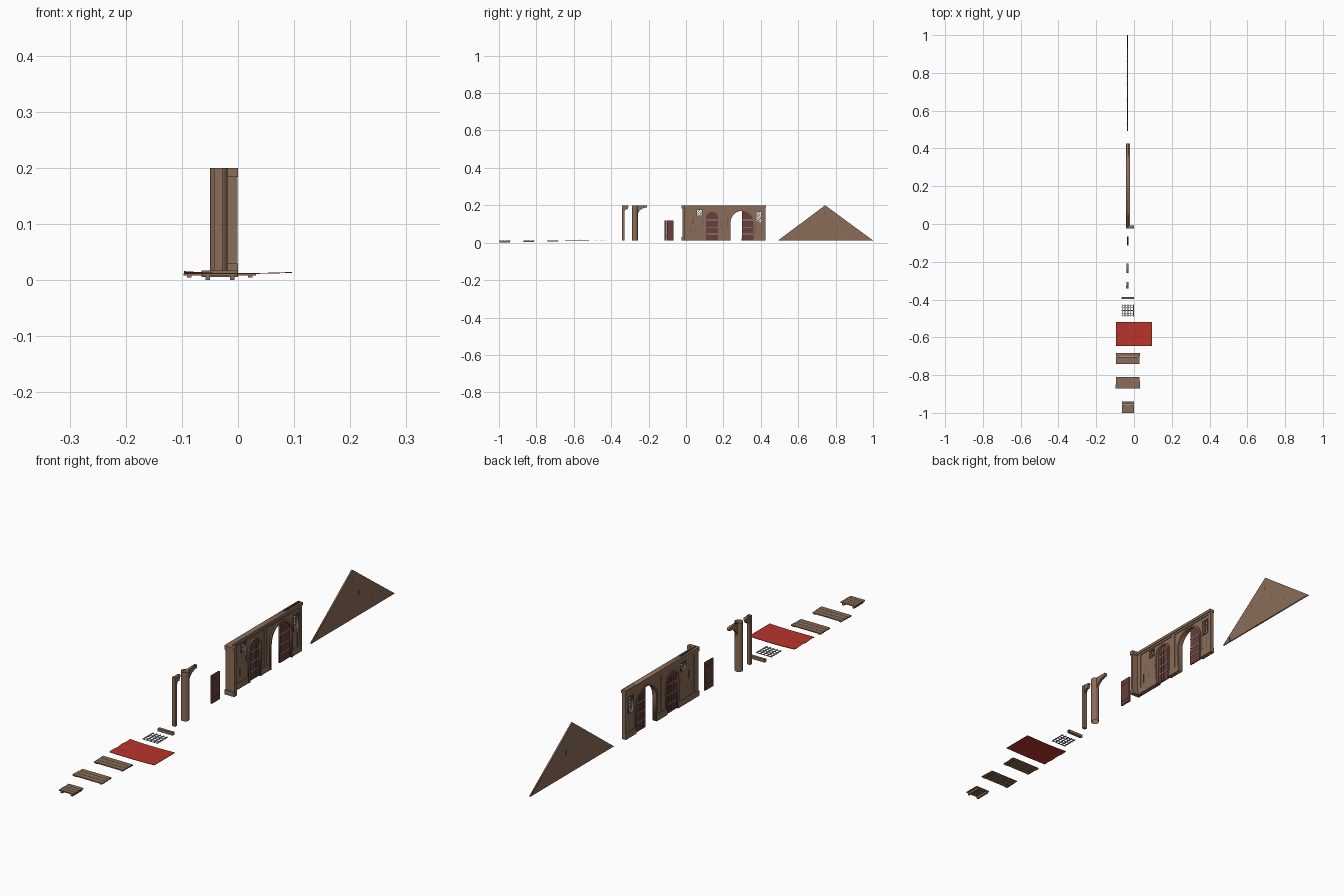
import bpy, bmesh, math, random
from mathutils import Matrix, Vector

if "Cube" in bpy.data.objects:
    bpy.data.objects.remove(bpy.data.objects["Cube"])

random.seed(4)


def material(name, rgb):
    m = bpy.data.materials.new(name)
    m.diffuse_color = (*rgb, 1)
    m.use_nodes = True
    m.node_tree.nodes["Principled BSDF"].inputs["Base Color"].default_value = m.diffuse_color
    return m


WOOD = material("wood", (0.26, 0.155, 0.1))
DARK = material("dark_wood", (0.12, 0.08, 0.055))
DOOR = material("door_red", (0.14, 0.05, 0.042))
RED = material("red_cloth", (0.48, 0.035, 0.025))
IRON = material("grey_metal", (0.3, 0.32, 0.32))


def add(name, mesh, mat):
    ob = bpy.data.objects.new(name, mesh)
    bpy.context.collection.objects.link(ob)
    mesh.materials.clear()
    mesh.materials.append(mat)
    return ob


def boxes(name, items, mat):
    """One mesh from boxes (x0, x1, y0, y1, z0, z1[, turn about x])."""
    bm = bmesh.new()
    for x0, x1, y0, y1, z0, z1, *turn in items:
        mid = Vector((x0 + x1, y0 + y1, z0 + z1)) / 2
        mat4 = (Matrix.Translation(mid) @ Matrix.Rotation(turn[0] if turn else 0, 4, 'X')
                @ Matrix.Diagonal((x1 - x0, y1 - y0, z1 - z0, 1)))
        bmesh.ops.create_cube(bm, size=1, matrix=mat4)
    me = bpy.data.meshes.new(name)
    bm.to_mesh(me)
    bm.free()
    return add(name, me, mat)


def plate(name, loops, x0, x1, mat):
    """Extrude outlines given in (y, z), inner loops being holes, from x0 to x1."""
    cu = bpy.data.curves.new(name, 'CURVE')
    cu.dimensions, cu.fill_mode, cu.extrude = '2D', 'BOTH', (x1 - x0) / 2
    for loop in loops:
        sp = cu.splines.new('POLY')
        sp.points.add(len(loop) - 1)
        for p, (y, z) in zip(sp.points, loop):
            p.co = (y, z, 0, 1)
        sp.use_cyclic_u = True
    tmp = bpy.data.objects.new("tmp", cu)
    me = bpy.data.meshes.new_from_object(tmp)
    bpy.data.objects.remove(tmp)
    me.transform(Matrix(((0, 0, 1, (x0 + x1) / 2), (1, 0, 0, 0), (0, 1, 0, 0), (0, 0, 0, 1))))
    me.name = name
    return add(name, me, mat)


def arch(y0, y1, top, bottom, n=12):
    """Arch outline from bottom left over the top to bottom right."""
    c, r = (y0 + y1) / 2, (y1 - y0) / 2
    curve = [(c - r * math.cos(math.pi * i / n), top - r + r * math.sin(math.pi * i / n))
             for i in range(n + 1)]
    return [(y0, bottom)] + curve + [(y1, bottom)]


def rect(y0, y1, z0, z1):
    return [(y0, z0), (y1, z0), (y1, z1), (y0, z1)]


def open_tube(name, radius, length, sides, mat4, mat, smooth):
    bm = bmesh.new()
    bmesh.ops.create_cone(bm, cap_ends=False, segments=sides, radius1=radius,
                          radius2=radius, depth=length, matrix=mat4)
    for f in bm.faces:
        f.smooth = smooth
    me = bpy.data.meshes.new(name)
    bm.to_mesh(me)
    bm.free()
    return add(name, me, mat)


# plank platforms: boards along x on two joists
def platform(name, x0, x1, y0, y1, z, n, low):
    w = (y1 - y0) / n
    items = []
    for i in range(n):
        cut = random.uniform(0, 0.003)
        items.append((x0 + cut, x1 - cut, y0 + i * w, y0 + (i + 1) * w - 0.001, z - 0.004, z))
    boxes(name + "_boards", items, WOOD)
    boxes(name + "_joists", [(x, x + 0.008, y0 + 0.002, y1 - 0.002, low, z - 0.003)
                             for x in (x0 + 0.006, x1 - 0.014)], WOOD)


platform("short_platform", -0.064, 0, -1.0, -0.938, 0.012, 4, 0.0)
platform("front_platform", -0.097, 0.032, -0.87, -0.81, 0.012, 3, 0.005)
platform("rear_platform", -0.097, 0.032, -0.742, -0.682, 0.013, 3, 0.006)

# red cloth sheet, slightly sagging
bm = bmesh.new()
bmesh.ops.create_grid(bm, x_segments=16, y_segments=8, size=1,
                      matrix=Matrix.Diagonal((0.096, 0.063, 1, 1)))
for v in bm.verts:
    fold = max(0, -v.co.x - 0.04) / 0.056
    v.co.z = 0.0125 + 0.002 * (v.co.x / 0.096) ** 2 + 0.0015 * fold * math.sin(v.co.y * 110)
    v.co.y -= 0.583
me = bpy.data.meshes.new("cloth_sheet")
bm.to_mesh(me)
bm.free()
cloth = add("cloth_sheet", me, RED)
cloth.modifiers.new("thickness", 'SOLIDIFY').thickness = 0.0015

# flat lattice lying on the ground
boxes("floor_lattice",
      [(x - 0.0022, x + 0.0022, -0.49, -0.426, 0.011, 0.013)
       for x in [-0.062 + 0.015 * i for i in range(5)]] +
      [(-0.065, 0, y - 0.0015, y + 0.0015, 0.0095, 0.011)
       for y in [-0.486 + 0.014 * i for i in range(5)]], IRON)

# short open-ended beam along x
open_tube("short_beam", 0.0078, 0.065, 4,
          Matrix.Translation((-0.0325, -0.391, 0.0115)) @ Matrix.Rotation(math.pi / 2, 4, 'Y')
          @ Matrix.Rotation(math.pi / 4, 4, 'Z'), WOOD, False)

# square post with corner brace
boxes("square_post", [(-0.042, -0.028, -0.342, -0.33, 0.012, 0.2)], WOOD)
plate("post_brace", [[(-0.331, 0.2), (-0.308, 0.2), (-0.308, 0.192), (-0.314, 0.178),
                      (-0.321, 0.18), (-0.331, 0.168)]], -0.04, -0.03, WOOD)

# round column, open at the ends, with curved bracket
open_tube("round_column", 0.0155, 0.188, 16,
          Matrix.Translation((-0.034, -0.273, 0.106)), WOOD, True)
under = [(-0.208 - 0.05 * math.sin(a), 0.147 + 0.041 * math.cos(a))
         for a in [math.pi / 2 * i / 6 for i in range(7)]]
plate("column_bracket", [[(-0.26, 0.2), (-0.208, 0.2)] + under + [(-0.26, 0.135)]],
      -0.039, -0.029, WOOD)

# loose door leaf
boxes("loose_door", [(-0.037, -0.031, -0.115 + 0.0125 * i, -0.103 + 0.0125 * i, 0.013, 0.12)
                     for i in range(4)], DOOR)
boxes("loose_door_straps", [(-0.038, -0.03, -0.114, -0.066, z, z + 0.006)
                            for z in (0.03, 0.098)], DOOR)

# long wall with two arched doorways and two windows
B = 0.012
A1, A2 = arch(0.108, 0.172, 0.165, B), arch(0.238, 0.36, 0.17, B)
WINDOWS = [(0.06, 0.086, 0.146, 0.174), (0.377, 0.405, 0.107, 0.165)]
plate("long_wall", [[(-0.015, B)] + A1 + A2 + [(0.425, B), (0.425, 0.2), (-0.015, 0.2)]] +
      [rect(*w) for w in WINDOWS], -0.039, -0.028, WOOD)
boxes("wall_top_beam", [(-0.043, -0.022, -0.016, 0.427, 0.189, 0.2),
                        (-0.041, -0.025, -0.016, 0.426, 0.181, 0.189)], WOOD)
boxes("corner_return", [(-0.04, -0.001, -0.02, -0.009, B, 0.2),
                        (-0.042, 0, -0.023, -0.007, B, 0.03),
                        (-0.042, 0, -0.023, -0.007, 0.184, 0.2)], WOOD)
boxes("wall_base", [(-0.042, -0.025, a, b, B, 0.036) for a, b in
                    ((-0.01, 0.1), (0.18, 0.23), (0.368, 0.426))], WOOD)
boxes("wall_pilasters", [(-0.041, -0.025, a, b, B, 0.185) for a, b in
                         ((-0.01, 0.008), (0.197, 0.212), (0.414, 0.426))], WOOD)
for name, opening, outer in (("small", A1, arch(0.101, 0.179, 0.172, B)),
                             ("large", A2, arch(0.231, 0.367, 0.177, B))):
    plate(name + "_arch_trim", [outer + opening[::-1]], -0.042, -0.023, WOOD)

# doors: a full arched pair and one half leaf, with straps
plate("small_door", [A1], -0.036, -0.031, DOOR)
half = [p for p in A2 if p[0] > 0.298]
plate("large_door_leaf", [[(0.298, B)] + half[:-1] + [half[-1]]], -0.036, -0.031, DOOR)
boxes("door_straps", [(-0.0375, -0.0295, a, b, z, z + 0.004) for a, b in
                      ((0.11, 0.17), (0.3, 0.358)) for z in (0.045, 0.08, 0.12)], IRON)
boxes("door_battens", [(-0.037, -0.03, y, y + 0.003, B, 0.145)
                       for y in (0.123, 0.1385, 0.154, 0.312, 0.327)], DOOR)


# diagonal window lattices
def lattice(name, y0, y1, z0, z1, step=0.0125):
    a, b, cy, cz = (y1 - y0) / 2, (z1 - z0) / 2, (y0 + y1) / 2, (z0 + z1) / 2
    n = int((a + b) / step)
    items = []
    for k in range(-n, n + 1):
        lo, hi = max(-a, -b - k * step), min(a, b - k * step)
        if hi - lo < 0.002:
            continue
        m, h = (lo + hi) / 2, (hi - lo) * 0.707
        for s in (1, -1):
            y, z = cy + s * m, cz + m + k * step
            items.append((-0.035, -0.032, y - h, y + h, z - 0.001, z + 0.001, s * math.pi / 4))
    boxes(name, items, IRON)
    plate(name + "_frame", [rect(y0 - 0.003, y1 + 0.003, z0 - 0.003, z1 + 0.003),
                            rect(y0, y1, z0, z1)], -0.041, -0.026, WOOD)


lattice("small_window_lattice", *WINDOWS[0])
lattice("tall_window_lattice", *WINDOWS[1])

# worn cracks on the wall
boxes("wall_cracks", [(-0.0395, -0.0275, y, y + 0.003, z, z + random.uniform(0.02, 0.06))
                      for y, z in ((0.022, 0.05), (0.036, 0.1), (0.05, 0.06), (0.09, 0.1),
                                   (0.188, 0.09), (0.22, 0.08), (0.372, 0.05), (0.4, 0.04))], DARK)

# triangular gable with cracks
plate("gable", [[(0.492, B), (1.0, B), (0.744, 0.2)]], -0.038, -0.032, WOOD)
boxes("gable_cracks", [(-0.0385, -0.0315, y, y + 0.003, z, z + 0.018) for y, z in
                       ((0.53, 0.014), (0.66, 0.1), (0.74, 0.15), (0.78, 0.09), (0.86, 0.05))], DARK)
